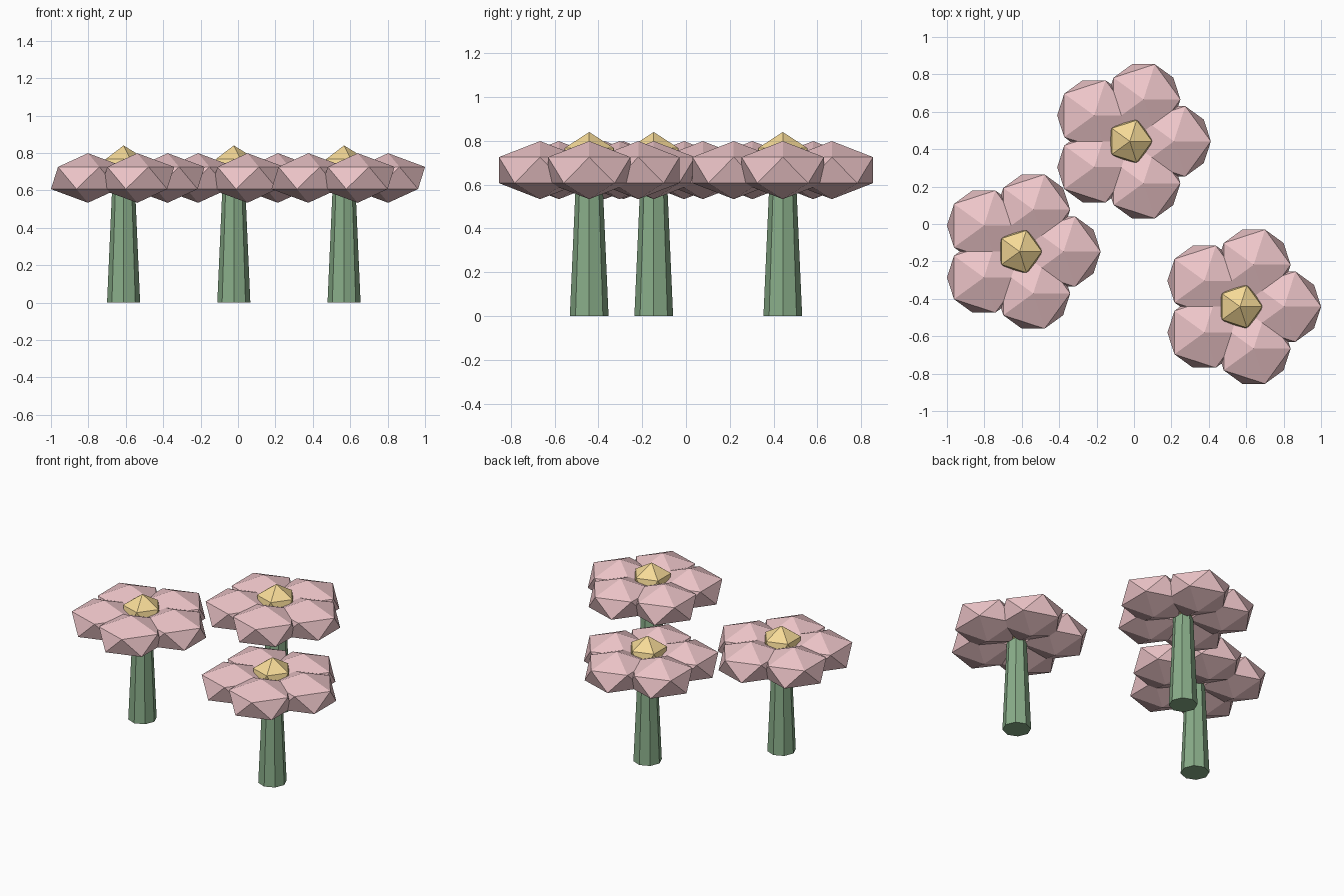
import bpy
from math import cos, sin, tau

if "Cube" in bpy.data.objects:
    bpy.data.objects.remove(bpy.data.objects["Cube"])


def material(name, rgb):
    m = bpy.data.materials.new(name)
    m.diffuse_color = (*rgb, 1)
    m.use_nodes = True
    m.node_tree.nodes["Principled BSDF"].inputs["Base Color"].default_value = m.diffuse_color
    return m


GREEN = material("stem_green", (0.25, 0.42, 0.25))
PINK = material("petal_pink", (0.85, 0.56, 0.58))
GOLD = material("centre_gold", (0.92, 0.70, 0.31))


def finish(name, mat):
    ob = bpy.context.object
    ob.name = ob.data.name = name
    ob.data.materials.append(mat)
    return ob


def gem(name, loc, scale, mat):
    """Flat-faced 20-sided ball, optionally squashed."""
    bpy.ops.mesh.primitive_ico_sphere_add(subdivisions=1, radius=1, location=loc)
    finish(name, mat).scale = scale


def flower(tag, x, y):
    # tapered eight-sided stem
    h = 0.663
    bpy.ops.mesh.primitive_cone_add(vertices=8, radius1=0.0884, radius2=0.059,
                                    depth=h, location=(x, y, h / 2))
    finish(f"stem_{tag}", GREEN)
    # ring of five flattened petals
    for i in range(5):
        a = tau * i / 5
        gem(f"petal_{tag}_{i + 1}",
            (x + 0.2357 * cos(a), y + 0.2357 * sin(a), 0.666),
            (0.221, 0.221, 0.1326), PINK)
    # golden centre
    gem(f"flower_centre_{tag}", (x, y, 0.7074), (0.1326,) * 3, GOLD)


for tag, x, y in (("left", -0.6117, -0.1473),
                  ("back", -0.0224, 0.442),
                  ("right", 0.567, -0.442)):
    flower(tag, x, y)
